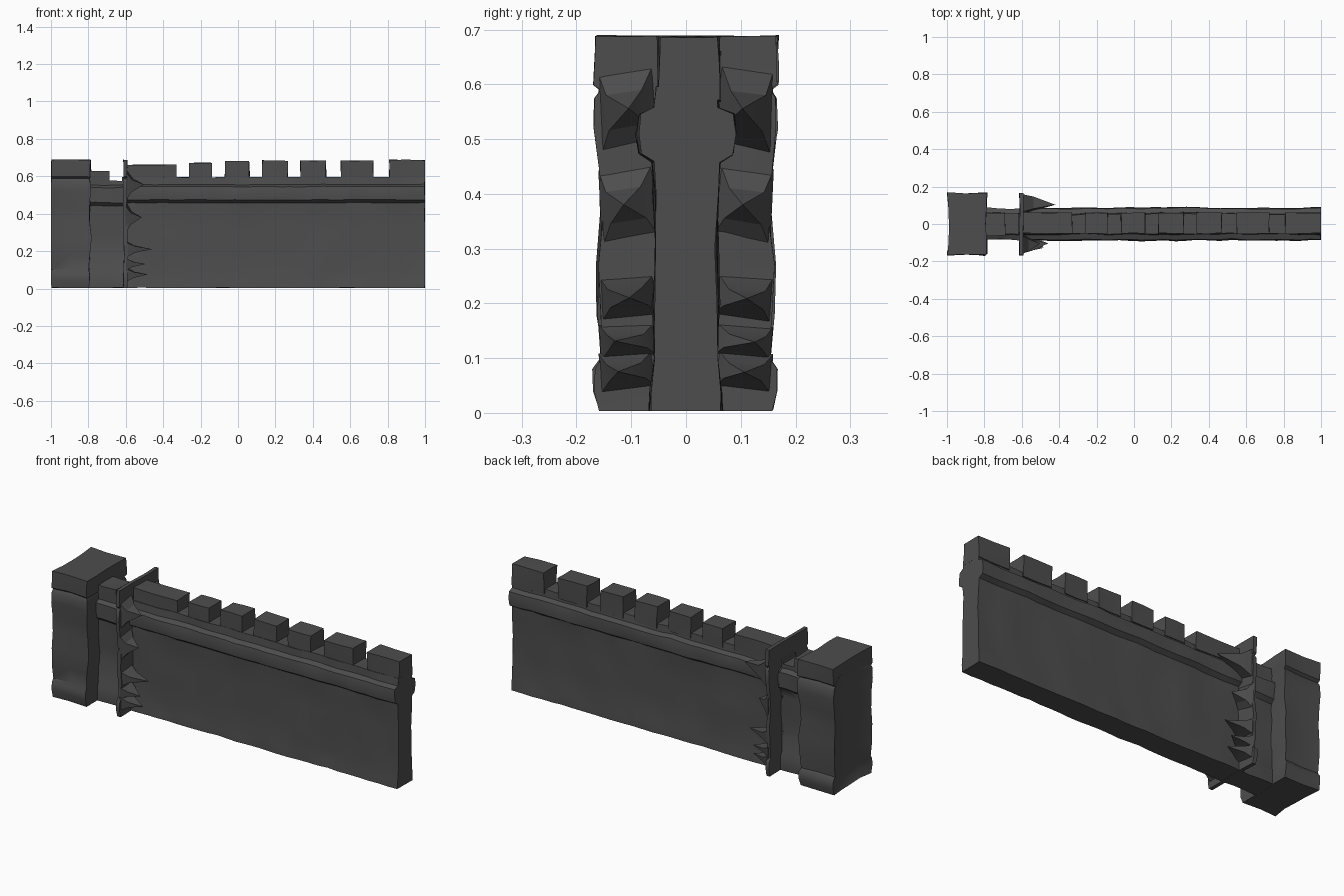
import bpy, bmesh, math, random
from mathutils import Vector, noise

if "Cube" in bpy.data.objects:
    bpy.data.objects.remove(bpy.data.objects["Cube"])

random.seed(4)
stone = bpy.data.materials.new("dark grey stone")
stone.diffuse_color = (0.075, 0.075, 0.075, 1)
stone.use_nodes = True
stone.node_tree.nodes["Principled BSDF"].inputs["Base Color"].default_value = stone.diffuse_color


def finish(name, bm, rough=0.0, angle=40):
    """Roughen the surface, keep it inside the overall bounds, and make an object."""
    for v in bm.verts:
        n = noise.noise_vector(v.co * 9 + Vector((3, 7, 1)))
        v.co += Vector((n.x, n.y, n.z * 0.6)) * rough
        v.co.x = max(-1, min(1, v.co.x))
        v.co.z = max(0.003, min(0.69, v.co.z))
    bmesh.ops.recalc_face_normals(bm, faces=bm.faces)
    me = bpy.data.meshes.new(name)
    bm.to_mesh(me)
    bm.free()
    ob = bpy.data.objects.new(name, me)
    bpy.context.collection.objects.link(ob)
    me.materials.append(stone)
    bpy.context.view_layer.objects.active = ob
    ob.select_set(True)
    bpy.ops.object.shade_smooth_by_angle(angle=math.radians(angle))
    ob.select_set(False)
    return ob


def loft(name, rings, rough):
    """Skin a row of equal closed rings and cap both ends."""
    bm = bmesh.new()
    vs = [[bm.verts.new(p) for p in r] for r in rings]
    n = len(vs[0])
    for a, b in zip(vs, vs[1:]):
        for i in range(n):
            j = (i + 1) % n
            bm.faces.new((a[i], a[j], b[j], b[i]))
    bm.faces.new(vs[0])
    bm.faces.new(vs[-1])
    return finish(name, bm, rough)


def wall(name, x0, x1, half, rough):
    """Sweep a mirrored half profile (y, z) along x."""
    prof = half + [(-y, z) for y, z in reversed(half)]
    n = max(2, round((x1 - x0) / 0.06))
    loft(name, [[(x0 + (x1 - x0) * i / n, y, z) for y, z in prof]
                for i in range(n + 1)], rough)


def block(name, x0, x1, y0, y1, z0, z1, rough=0.006):
    bm = bmesh.new()
    bmesh.ops.create_cube(bm, size=1)
    bmesh.ops.subdivide_edges(bm, edges=bm.edges, cuts=1, use_grid_fill=True)
    for v in bm.verts:
        c = v.co + Vector((.5, .5, .5))
        v.co = (x0 + c.x * (x1 - x0), y0 + c.y * (y1 - y0), z0 + c.z * (z1 - z0))
    return finish(name, bm, rough)


# long curtain wall with flared foot and projecting ledge
wall("curtain_wall", -0.62, 1.0,
     [(0.064, 0.003), (0.062, 0.04), (0.055, 0.1), (0.058, 0.2), (0.054, 0.3),
      (0.057, 0.4), (0.06, 0.458), (0.084, 0.474), (0.088, 0.51), (0.083, 0.545),
      (0.056, 0.556), (0.053, 0.595)], 0.008)

# lower, broken stretch of wall joining the tower
wall("joining_wall", -0.82, -0.6,
     [(0.066, 0.003), (0.066, 0.08), (0.056, 0.1), (0.06, 0.19), (0.054, 0.21),
      (0.06, 0.3), (0.056, 0.4), (0.06, 0.44), (0.082, 0.46), (0.085, 0.54),
      (0.057, 0.553), (0.055, 0.575)], 0.01)
block("broken_step", -0.8, -0.69, -0.06, 0.06, 0.55, 0.628)

# battlements
merlons = [(-0.6, -0.33, 0.662), (-0.26, -0.14, 0.672), (-0.07, 0.06, 0.682),
           (0.13, 0.265, 0.684), (0.335, 0.47, 0.684), (0.55, 0.725, 0.684),
           (0.81, 1.0, 0.687)]
for i, (a, b, top) in enumerate(merlons):
    block(f"merlon_{i + 1}", a, b, -0.05, 0.06, 0.57, top)

# square tower, thicker at base and cap, with a slightly hollow outer end
levels = [(0.003, .157), (.04, .167), (.08, .167), (.1, .152), (.18, .158), (.27, .162),
          (.36, .153), (.44, .157), (.52, .166), (.575, .163), (.59, .153), (.6, .166),
          (.64, .167), (.688, .167)]
rings = []
for z, h in levels:
    d = 0.005 if h > 0.16 else 0.0
    x0, x1 = -1.0, -0.793 + d
    hollow = 0.012 if z > 0.6 or z < 0.01 else 0.03
    rings.append([(x0, -h, z), (-0.9, -h + 0.006, z), (x1, -h, z), (x1, -h / 2, z),
                  (x1 - 0.006, 0, z), (x1, h / 2, z), (x1, h, z), (-0.9, h - 0.006, z),
                  (x0, h, z), (x0 + hollow, h / 2, z), (x0 + hollow, 0, z),
                  (x0 + hollow, -h / 2, z)])
loft("tower", rings, 0.008)

# thin upright slab, the remnant of a second tower
ring = []
for z, h in levels:
    ring.append([(-0.612, -h, z), (-0.592, -h, z), (-0.592, -0.07, z), (-0.592, 0.07, z),
                 (-0.592, h, z), (-0.612, h, z), (-0.612, 0.07, z), (-0.612, -0.07, z)])
loft("slab_remnant", ring, 0.006)


# jagged stone shards growing out of the slab: (z, reach, half height)
def shard(name, side, z, reach, hh):
    bm = bmesh.new()
    base = [bm.verts.new((-0.6, side * y, zz)) for y, zz in
            ((0.05, z - hh * 0.7), (0.155, z - hh), (0.16, z + hh * 0.8), (0.06, z + hh))]
    mid = [bm.verts.new((-0.6 + reach * 0.35, side * y, zz)) for y, zz in
           ((0.07, z - hh * 0.3), (0.14, z - hh * 0.45),
            (0.145, z + hh * 0.3), (0.08, z + hh * 0.4))]
    tip = bm.verts.new((-0.6 + reach, side * random.uniform(0.1, 0.13), z))
    for i in range(4):
        j = (i + 1) % 4
        bm.faces.new((base[i], base[j], mid[j], mid[i]))
        bm.faces.new((mid[i], mid[j], tip))
    bm.faces.new(base)
    finish(name, bm, 0.006, 20)


shards = [(0.555, 0.1, 0.085), (0.38, 0.09, 0.08), (0.21, 0.14, 0.045),
          (0.13, 0.11, 0.035), (0.075, 0.12, 0.04)]
for i, (z, reach, hh) in enumerate(shards):
    shard(f"front_shard_{i + 1}", -1, z, reach, hh)
    shard(f"back_shard_{i + 1}", 1, z, reach * (1.8 if i == 0 else 1.0), hh)
